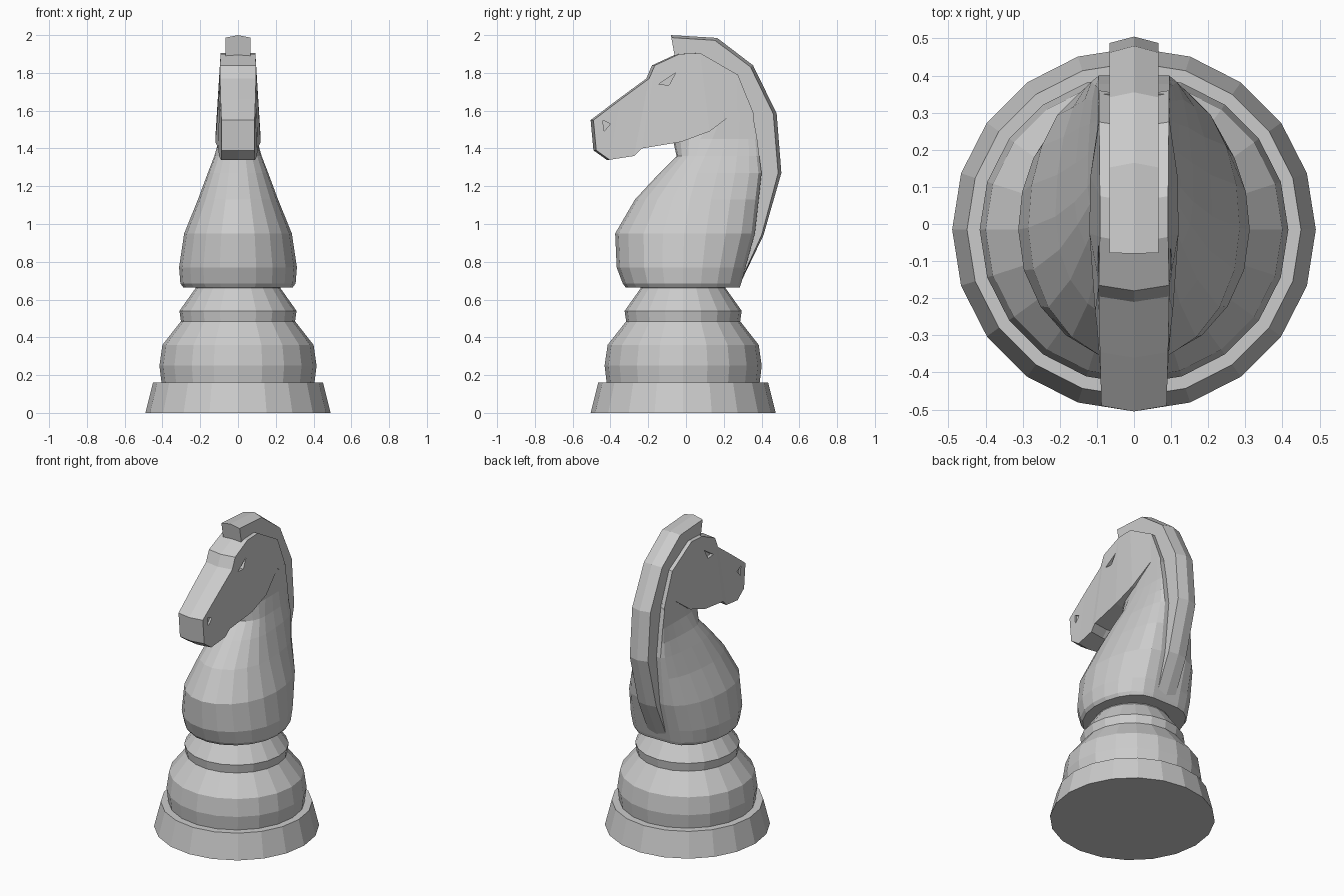
import bpy, bmesh
from math import sin, cos, pi

cube = bpy.data.objects.get("Cube")
if cube:
    bpy.data.objects.remove(cube, do_unlink=True)

stone = bpy.data.materials.new("light grey")
stone.use_nodes = True
stone.diffuse_color = (0.6, 0.6, 0.6, 1)
stone.node_tree.nodes["Principled BSDF"].inputs["Base Color"].default_value = (0.6, 0.6, 0.6, 1)


def loft(name, rings):
    """Skin a list of closed rings and cap both ends."""
    bm = bmesh.new()
    loops = [[bm.verts.new(p) for p in ring] for ring in rings]
    n = len(loops[0])
    for a, b in zip(loops, loops[1:]):
        for i in range(n):
            j = (i + 1) % n
            bm.faces.new((a[i], a[j], b[j], b[i]))
    bm.faces.new(loops[0])
    bm.faces.new(loops[-1])
    bmesh.ops.recalc_face_normals(bm, faces=bm.faces)
    mesh = bpy.data.meshes.new(name)
    bm.to_mesh(mesh)
    bm.free()
    mesh.materials.append(stone)
    ob = bpy.data.objects.new(name, mesh)
    bpy.context.collection.objects.link(ob)
    return ob


# Turned pedestal: (radius, height)
CY, SIDES = -0.015, 20
profile = [(0.49, 0), (0.45, 0.16), (0.405, 0.16), (0.416, 0.25), (0.4, 0.36),
           (0.302, 0.485), (0.31, 0.54), (0.225, 0.66), (0.225, 0.7)]
loft("pedestal", [[(r * cos(2 * pi * i / SIDES), CY + r * sin(2 * pi * i / SIDES), z)
                   for i in range(SIDES)] for r, z in profile])


# Chest and neck: round in front, narrowing to a flat strip behind
def neck_ring(z, front, mid, back, w, strip=0.095):
    half = [(w * sin(a), mid - (mid - front) * cos(a))
            for a in (pi / 2 * k / 5 for k in range(6))]
    half += [(strip + (w - strip) * cos(a), mid + (back - mid) * sin(a))
             for a in (pi / 2 * k / 5 for k in range(1, 6))]
    return [(x, y, z) for x, y in half] + [(-x, y, z) for x, y in half[:0:-1]]


loft("neck", [neck_ring(*s) for s in [
    (0.665, -0.32, -0.015, 0.285, 0.29),
    (0.685, -0.335, -0.015, 0.292, 0.305),
    (0.77, -0.367, -0.015, 0.315, 0.312),
    (0.95, -0.375, -0.01, 0.365, 0.285),
    (1.13, -0.27, 0.02, 0.385, 0.212),
    (1.27, -0.14, 0.06, 0.4, 0.16),
    (1.36, -0.05, 0.1, 0.388, 0.125),
    (1.45, -0.07, 0.14, 0.377, 0.1),
    (1.6, 0.1, 0.2, 0.35, 0.096)]])


# Head: stations of top point, bottom point and half widths
def head_ring(yt, zt, yb, zb, wt, wb):
    r = 0.015
    return [(-wt, yt + r, zt), (0, yt, zt), (wt, yt + r, zt),
            (wb, yb + r, zb), (0, yb, zb), (-wb, yb + r, zb)]


head = loft("head", [head_ring(*s) for s in [
    (-0.505, 1.55, -0.49, 1.39, 0.088, 0.088),
    (-0.36, 1.66, -0.42, 1.34, 0.092, 0.09),
    (-0.21, 1.77, -0.29, 1.36, 0.095, 0.1),
    (-0.18, 1.84, -0.25, 1.4, 0.095, 0.105),
    (-0.05, 1.9, -0.04, 1.435, 0.092, 0.12),
    (0.06, 1.905, 0.11, 1.49, 0.092, 0.118),
    (0.26, 1.79, 0.255, 1.6, 0.094, 0.097),
    (0.345, 1.58, 0.34, 1.54, 0.095, 0.095)]])

# Carved triangular eyes and nostrils on both cheeks
carvings = {"eye": [(-0.145, 1.74), (-0.055, 1.8), (-0.09, 1.735)],
            "nostril": [(-0.435, 1.49), (-0.44, 1.55), (-0.4, 1.53)]}
for name, tri in carvings.items():
    for side in (1, -1):
        cutter = loft(name + "_cutter", [[(side * x, y, z) for y, z in tri]
                                         for x in (0.078, 0.2)])
        cutter.hide_render = True
        mod = head.modifiers.new(name, "BOOLEAN")
        mod.operation, mod.solver, mod.object = "DIFFERENCE", "EXACT", cutter
        bpy.context.view_layer.objects.active = head
        bpy.ops.object.modifier_apply(modifier=mod.name)
        bpy.data.objects.remove(cutter, do_unlink=True)

# Mane crest: outer and inner points, with a slight ridge on the outside
outer = [(-0.08, 2.0), (0.165, 1.985), (0.355, 1.84), (0.48, 1.585),
         (0.505, 1.27), (0.41, 0.94), (0.285, 0.68)]
inner = [(-0.06, 1.89), (0.06, 1.88), (0.24, 1.77), (0.33, 1.57),
         (0.36, 1.27), (0.33, 0.95), (0.25, 0.68)]
W = 0.066
rings = []
for (yo, zo), (yi, zi) in zip(outer, inner):
    ye, ze = yo + (yi - yo) * 0.12, zo + (zi - zo) * 0.12
    rings.append([(-W, yi, zi), (-W, ye, ze), (0, yo, zo), (W, ye, ze), (W, yi, zi)])
loft("mane", rings)
